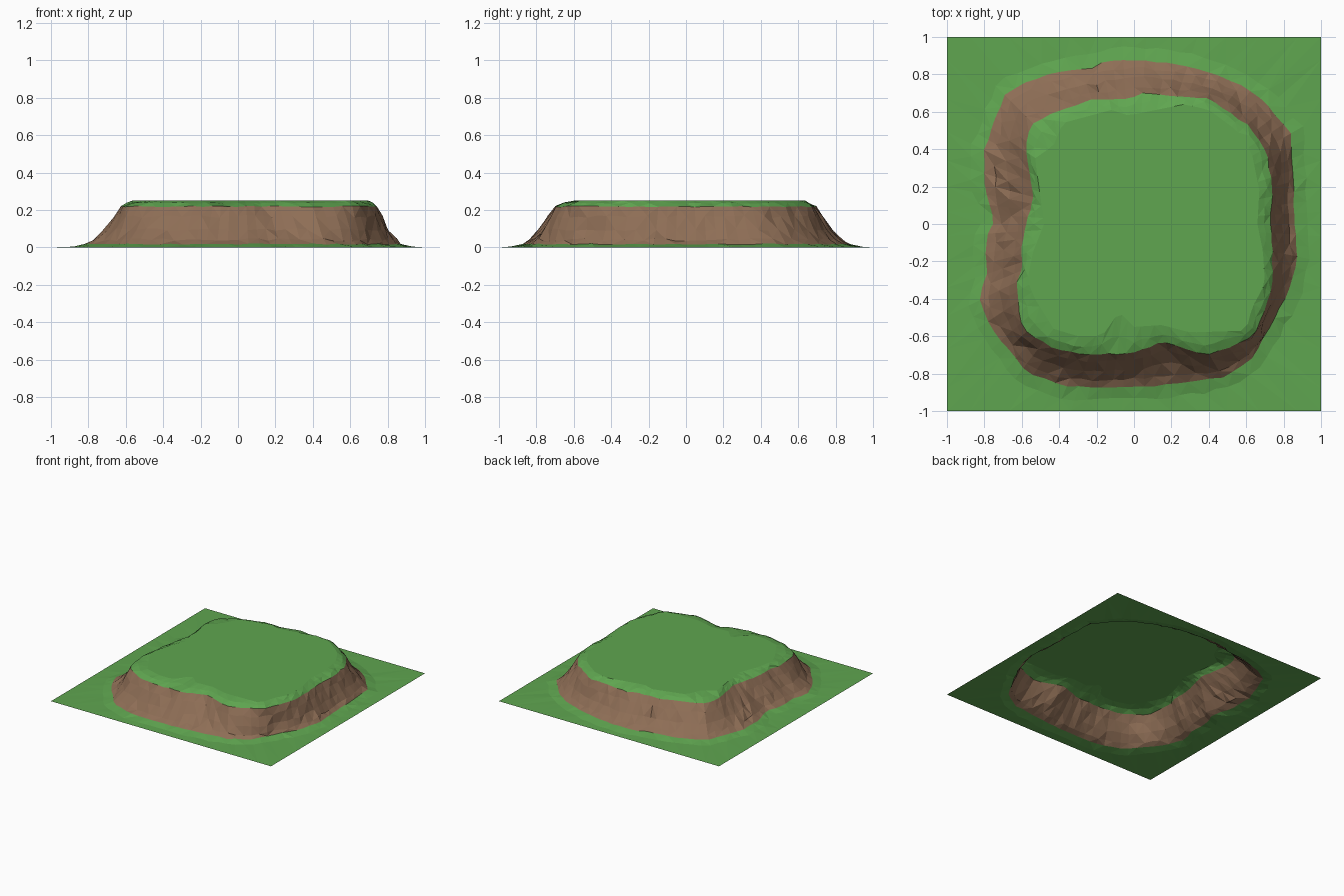
import bpy, math, random
from mathutils import Vector

if "Cube" in bpy.data.objects:
    bpy.data.objects.remove(bpy.data.objects["Cube"])

random.seed(4)
N = 96  # samples around the hill (corners of the square fall on samples)

# Plan outlines, counter-clockwise from +x
FOOT = [(.86, 0), (.84, .48), (.70, .65), (.58, .74), (.40, .81), (.20, .86), (-.03, .88), (-.15, .87),
        (-.23, .83), (-.38, .82), (-.55, .77), (-.69, .70), (-.80, .40), (-.80, .20), (-.75, .02),
        (-.79, -.08), (-.79, -.27), (-.83, -.40), (-.78, -.53), (-.58, -.79), (-.37, -.87), (.07, -.87),
        (.47, -.82), (.62, -.73), (.70, -.60), (.82, -.37), (.87, -.20)]
RIM = [(.73, 0), (.74, .20), (.71, .38), (.62, .52), (.40, .67), (.05, .70), (-.03, .67), (-.22, .665),
       (-.42, .60), (-.55, .53), (-.58, .43), (-.54, .15), (-.60, -.12), (-.60, -.25), (-.63, -.32),
       (-.60, -.56), (-.42, -.67), (-.25, -.70), (0, -.69), (.15, -.63), (.39, -.70), (.52, -.66),
       (.64, -.60), (.70, -.45), (.74, -.33), (.74, -.15)]
CREST = [(.66, 0), (.67, .18), (.63, .38), (.55, .50), (.40, .61), (.27, .64), (-.03, .58), (-.12, .61),
         (-.38, .54), (-.43, .42), (-.53, .35), (-.48, 0), (-.54, -.15), (-.57, -.30), (-.53, -.40),
         (-.43, -.56), (-.30, -.60), (-.17, -.60), (-.08, -.47), (0, -.55), (.15, -.54), (.30, -.58),
         (.60, -.57), (.63, -.45), (.70, -.32), (.69, -.15)]
SQUARE = [(1, 0), (1, 1), (-1, 1), (-1, -1), (1, -1)]


def radii(outline):
    """Distance from the centre to a closed outline at N even angles."""
    out = []
    for i in range(N):
        a = math.tau * i / N
        d = Vector((math.cos(a), math.sin(a)))
        best = 0
        for p, q in zip(outline, outline[1:] + outline[:1]):
            p, e = Vector(p), Vector(q) - Vector(p)
            den = d.cross(e)
            if abs(den) > 1e-9:
                r, s = p.cross(e) / den, p.cross(d) / den
                if r > 0 and -1e-6 <= s <= 1 + 1e-6:
                    best = max(best, r)
        out.append(best)
    return out


def ring(rs, z, jr=0.0, jz=0.0):
    pts = []
    for i, r in enumerate(rs):
        a = math.tau * i / N
        r += random.uniform(-jr, jr)
        pts.append((r * math.cos(a), r * math.sin(a), z + random.uniform(-jz, jz)))
    return pts


def mix(a, b, t):
    return [x + (y - x) * t for x, y in zip(a, b)]


def loft(name, rings, mat, cap=False):
    """Faceted band through rings (outer to inner), optionally capped."""
    verts = [p for r in rings for p in r]
    faces = []
    for k in range(len(rings) - 1):
        for i in range(N):
            j = (i + 1) % N
            a, b, c, d = k * N + i, k * N + j, (k + 1) * N + j, (k + 1) * N + i
            faces += [(a, b, c), (a, c, d)] if (i + k) % 2 else [(a, b, d), (b, c, d)]
    if cap:
        faces.append(tuple(range((len(rings) - 1) * N, len(rings) * N)))
    me = bpy.data.meshes.new(name)
    me.from_pydata(verts, [], faces)
    me.materials.append(mat)
    ob = bpy.data.objects.new(name, me)
    bpy.context.collection.objects.link(ob)


def material(name, rgb):
    m = bpy.data.materials.new(name)
    m.diffuse_color = (*rgb, 1)
    m.use_nodes = True
    m.node_tree.nodes["Principled BSDF"].inputs["Base Color"].default_value = m.diffuse_color
    return m


grass = material("grass green", (.115, .38, .08))
earth = material("earth brown", (.27, .155, .092))

foot, rim, crest, square = map(radii, (FOOT, RIM, CREST, SQUARE))
foot_ring = ring(foot, .018, .004, .003)
rim_ring = ring(rim, .219, .004, .003)

# Flat ground with a low grassy toe against the cliff
toe = [f + min(.07, (s - f) * .5) for f, s in zip(foot, square)]
loft("ground", [ring(square, 0), ring(toe, .003, .01, .002), foot_ring], grass)

# Earth cliff, concave at the bottom and steeper near the rim
steps = [(.78, .042), (.5, .095), (.22, .165)]
loft("cliff", [foot_ring] + [ring(mix(rim, foot, t), z, .009, .008) for t, z in steps] + [rim_ring], earth)

# Grassy lip and flat top
lip = mix(rim, crest, .45)
loft("grass_top", [rim_ring, ring(lip, .237, .008, .004), ring(crest, .25)], grass, cap=True)
